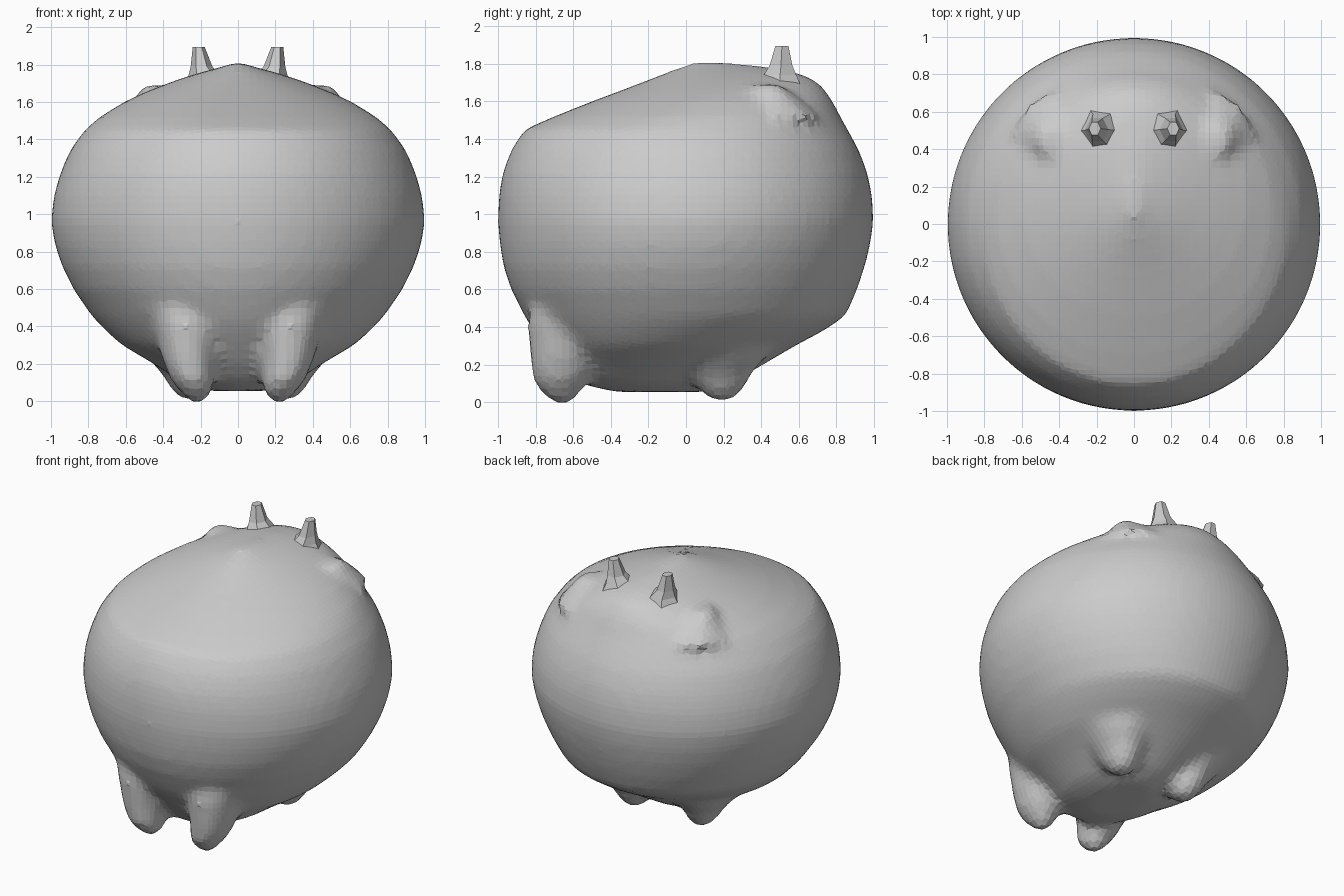
import bpy, bmesh
from math import sin, cos, pi


def loft(bm, rings, n):
    """Stack of elliptical rings (cx, cy, z, rx, ry), capped at both ends."""
    loops = []
    for cx, cy, z, rx, ry in rings:
        loops.append([bm.verts.new((cx + rx * cos(2 * pi * i / n),
                                    cy + ry * sin(2 * pi * i / n), z)) for i in range(n)])
    for a, b in zip(loops, loops[1:]):
        for i in range(n):
            j = (i + 1) % n
            bm.faces.new((a[i], a[j], b[j], b[i]))
    bm.faces.new(loops[0][::-1])
    bm.faces.new(loops[-1])


def finish(bm, name):
    bmesh.ops.recalc_face_normals(bm, faces=bm.faces)
    me = bpy.data.meshes.new(name)
    bm.to_mesh(me)
    bm.free()
    ob = bpy.data.objects.new(name, me)
    bpy.context.collection.objects.link(ob)
    return ob


# Round body: (z, front y, back y, half width)
profile = [(0.055, -0.38, 0.12, 0.16), (0.10, -0.57, 0.24, 0.30), (0.20, -0.67, 0.41, 0.45),
           (0.30, -0.75, 0.58, 0.62), (0.38, -0.81, 0.73, 0.71), (0.46, -0.86, 0.85, 0.785),
           (0.60, -0.93, 0.91, 0.88), (0.72, -0.97, 0.95, 0.94), (0.84, -0.99, 0.98, 0.98),
           (0.96, -1.0, 0.997, 1.0), (1.10, -0.995, 0.99, 0.985), (1.22, -0.975, 0.965, 0.95),
           (1.34, -0.93, 0.92, 0.90), (1.45, -0.86, 0.86, 0.82), (1.52, -0.70, 0.82, 0.74),
           (1.60, -0.50, 0.78, 0.61), (1.66, -0.34, 0.74, 0.48), (1.71, -0.21, 0.69, 0.35),
           (1.75, -0.11, 0.60, 0.23), (1.785, -0.02, 0.42, 0.10), (1.81, 0.04, 0.16, 0.02)]
body = bmesh.new()
loft(body, [(0, (f + b) / 2, z, w, (b - f) / 2) for z, f, b, w in profile], 64)

for s in (-1, 1):
    # Stubby front feet, flaring into the belly
    loft(body, [(s * .22, -.655, -.005, .04, .05), (s * .225, -.67, .06, .095, .115),
                (s * .25, -.665, .13, .12, .155), (s * .265, -.65, .22, .14, .18),
                (s * .27, -.60, .40, .19, .245), (s * .28, -.52, .58, .25, .30)], 16)
    # Smaller back feet
    loft(body, [(s * .26, .19, .005, .04, .05), (s * .265, .19, .06, .09, .115),
                (s * .28, .18, .15, .13, .17), (s * .29, .16, .26, .22, .28)], 16)
    # Low side knobs on the back of the crown
    loft(body, [(s * .38, .48, 1.52, .26, .24), (s * .41, .46, 1.62, .15, .14),
                (s * .45, .44, 1.69, .06, .07)], 10)

ob = finish(body, "body")
rm = ob.modifiers.new("blend", 'REMESH')
rm.mode = 'VOXEL'
rm.voxel_size = 0.04
sm = ob.modifiers.new("soften", 'SMOOTH')
sm.factor = 0.5
sm.iterations = 4

# Two faceted horns on the crown
for s, side in ((-1, "left"), (1, "right")):
    h = bmesh.new()
    loft(h, [(s * .17, .50, 1.66, .14, .14), (s * .175, .50, 1.74, .09, .10),
             (s * .195, .505, 1.79, .058, .07), (s * .21, .51, 1.895, .032, .04)], 6)
    finish(h, side + "_horn")
